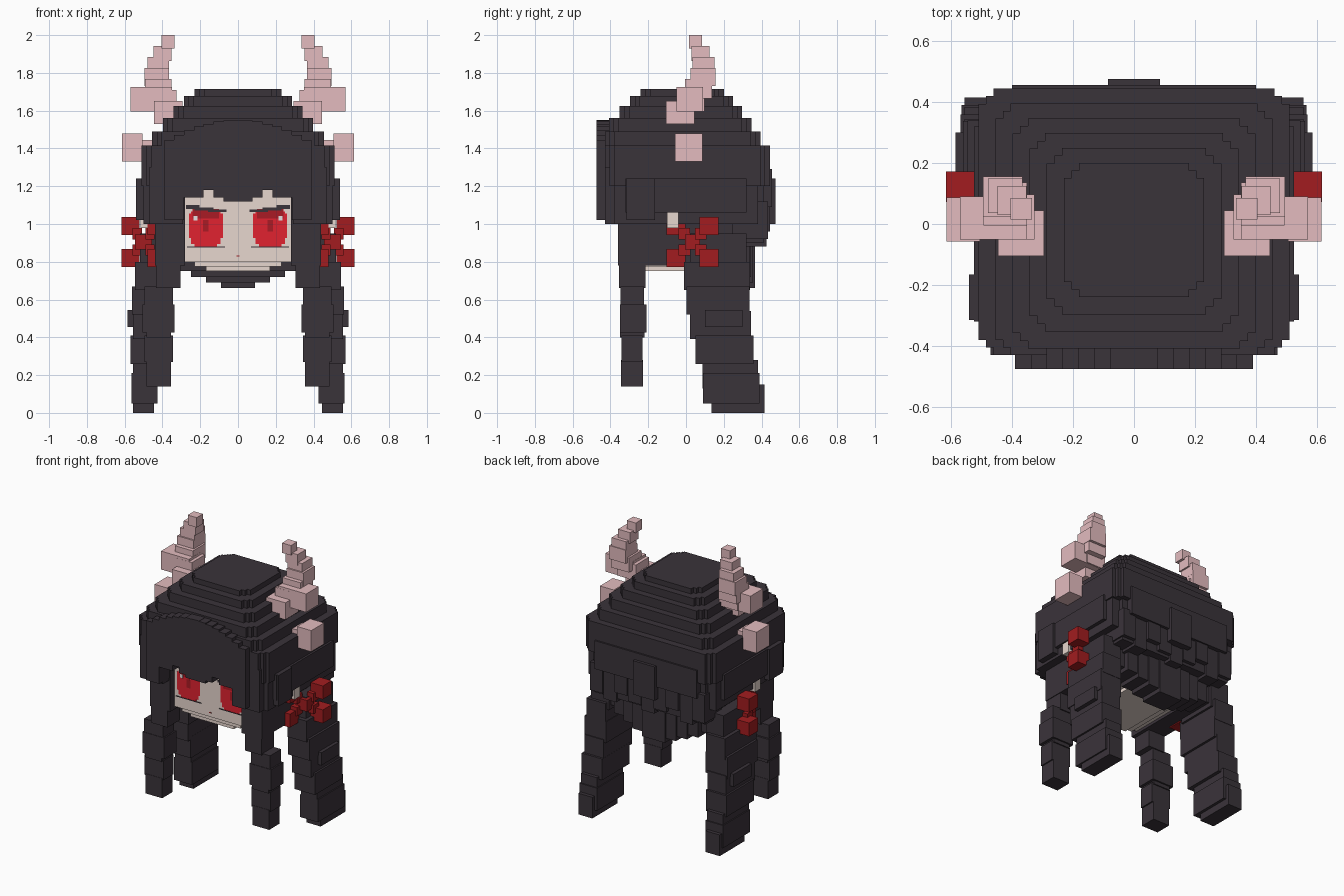
import bpy
import bmesh
from math import sin, pi
from mathutils import Matrix, Vector

default = bpy.data.objects.get("Cube")
if default:
    bpy.data.objects.remove(default, do_unlink=True)


def material(name, red, green, blue):
    mat = bpy.data.materials.new(name)
    mat.use_nodes = True
    color = (red, green, blue, 1)
    mat.diffuse_color = color
    mat.node_tree.nodes["Principled BSDF"].inputs["Base Color"].default_value = color
    return mat


hair = material("dark hair", .042, .033, .042)
skin = material("pale skin", .8, .68, .62)
horn = material("pink horn", .77, .5, .52)
ribbon = material("deep red ribbon", .36, .012, .014)
iris = material("bright red iris", .75, .016, .03)
shade = material("dark red iris", .4, .011, .018)
white = material("eye highlight", .95, .9, .9)


def finish(name, mat, bm):
    bmesh.ops.recalc_face_normals(bm, faces=bm.faces)
    mesh = bpy.data.meshes.new(name)
    bm.to_mesh(mesh)
    bm.free()
    mesh.materials.append(mat)
    obj = bpy.data.objects.new(name, mesh)
    bpy.context.collection.objects.link(obj)


def box(center, size):
    return Vector(center), Vector(size)


def part(name, mat, boxes, side=1):
    """One object made of boxes, optionally on the mirrored side."""
    bm = bmesh.new()
    for center, size in boxes:
        place = Matrix.Translation((center.x * side, center.y, center.z))
        scale = Matrix.Diagonal((*size, 1))
        bmesh.ops.create_cube(bm, size=1, matrix=place @ scale)
    finish(name, mat, bm)


def pair(name, mat, boxes):
    part("left_" + name, mat, boxes, side=1)
    part("right_" + name, mat, boxes, side=-1)


def slab(name, half, front, back, bottom, top, step):
    """Slab of hair whose corners are cut in two square steps."""
    middle, depth = (front + back) / 2, (back - front) / 2
    corner = [(half, depth - 2 * step), (half - step, depth - 2 * step),
              (half - step, depth - step), (half - 2 * step, depth - step),
              (half - 2 * step, depth)]
    outline = corner + [(-x, y) for x, y in reversed(corner)]
    outline += [(-x, -y) for x, y in outline]
    bm = bmesh.new()
    face = bm.faces.new([bm.verts.new((x, y + middle, bottom)) for x, y in outline])
    grown = bmesh.ops.extrude_face_region(bm, geom=[face])["geom"]
    lifted = [vert for vert in grown if isinstance(vert, bmesh.types.BMVert)]
    bmesh.ops.translate(bm, verts=lifted, vec=(0, 0, top - bottom))
    finish(name, hair, bm)


# Stepped crown of hair: layers widen and drop from the top down
layers = 6
for index in range(layers):
    t = index / (layers - 1)
    half = .23 + .28 * t
    top = 1.715 - .3 * t ** 1.3
    bottom = 1.2 if index == layers - 1 else top - .12
    slab(f"crown_layer_{index + 1}", half, front=-min(half + .01, .43), back=half * .87,
         bottom=bottom, top=top, step=.025)

# Head, narrowing in tiers towards the chin
part("head", skin, [box(center=(0, -.06, 1 - .0125 * tier),
                        size=(.58 - .12 * tier, .5 - .02 * tier, .4 + .025 * tier))
                    for tier in range(3)])
pair("ear", skin, [box(center=(.46, -.07, 1.025), size=(.11, .06, .09))])

# Fringe: strands under an arch, ragged in the middle and long at the temples
fringe = []
strands = 15
width = .78 / strands
for index in range(strands):
    x = (index - strands // 2) * width
    top = 1.55 - .8 * x * x
    if abs(x) > .28:
        bottom = 1.02
    elif .14 < abs(x) < .18:
        bottom = 1.18
    else:
        bottom = 1.12 + .02 * (abs(x) > .08)
    fringe.append(box(center=(x, -.4, (top + bottom) / 2),
                      size=(width, .15, top - bottom)))
part("fringe", hair, fringe)

# Hair over the sides of the head
pair("side_hair", hair, [box(center=(.36, -.03, 1), size=(.16, .66, .44)),
                         box(center=(.4, 0, 1.1), size=(.2, .76, .2)),
                         box(center=(.45, 0, 1.15), size=(.15, .64, .18))])
pair("side_tuft", hair, [box(center=(.47, -.24, 1.13), size=(.14, .15, .22))])
pair("temple_hair", hair, [box(center=(.38, -.37, 1.15), size=(.18, .12, .3))])

# Hair over the back of the head, with ragged strands and a tapering nape
part("back_hair", hair, [box(center=(0, .3, 1.06), size=(.88, .22, .32)),
                         box(center=(0, .38, 1.19), size=(.8, .15, .2)),
                         box(center=(0, .4, 1.12), size=(.17, .15, .24))])
back_strands = []
for index in range(-4, 5):
    ragged = abs(index) % 3
    length = .24 - .04 * ragged
    back_strands.append(box(center=(index / 10, .34, 1.12 - length / 2),
                            size=(.1, .17 + .02 * ragged, length)))
part("back_strands", hair, back_strands)
nape = []
for tier in range(4):
    length = .2 + .03 * tier
    nape.append(box(center=(0, .25 + .01 * tier, .95 - length / 2),
                    size=(.66 - .16 * tier, .17, length)))
part("nape_hair", hair, nape)

# Long front locks and pigtails, each a chain of overlapping blocks
front_lock, pigtail = [], []
links = 6
for index in range(links):
    t = index / (links - 1)
    wobble = .02 * (index % 2)
    z = .73 - .13 * index
    if index < links - 1:
        front_lock.append(box(center=(.37 + .05 * min(index, 1), -.285, z),
                              size=(.13 + wobble, .14 - .03 * t - wobble / 2, .14)))
    pigtail.append(box(center=(.47 + .03 * t, .165 + .11 * t * t, z - .005),
                       size=(.15 + wobble - .06 * t ** 4, .35 - .07 * t, .15)))
front_lock.append(box(center=(.42, -.28, .5), size=(.17, .14, .15)))
pigtail.append(box(center=(.5, .2, .5), size=(.17, .2, .09)))
pigtail.append(box(center=(.495, .24, .13), size=(.14, .3, .16)))
pigtail.append(box(center=(.45, .17, .85), size=(.14, .3, .2)))
pair("front_lock", hair, front_lock)
pair("pigtail", hair, pigtail)

# Horns: a curving stack of shrinking blocks, with a branch and a stub
stack = []
blocks = 7
for index in range(blocks):
    t = index / (blocks - 1)
    bow_out = sin(pi * t)
    height = .12 - .05 * t
    width = .15 - .08 * t * t
    stack.append(box(center=(.37 + .06 * bow_out, -.03 + .08 * t + .08 * bow_out,
                             1.53 + .4 * t + height / 2),
                     size=(width, width, height)))
pair("horn", horn, stack)
pair("horn_branch", horn, [box(center=(.46, .02, 1.66), size=(.22, .14, .13))])
pair("horn_stub", horn, [box(center=(.5, .015, 1.39), size=(.1, .11, .11)),
                         box(center=(.56, .015, 1.405), size=(.11, .145, .15))])

# Ribbon bows: a knot with four crossed loops
knot = Vector((.5, .035, .905))
bow = [box(center=knot, size=(.09, .08, .08))]
for across in (-1, 1):
    for upward in (-1, 1):
        reach = Vector((.068 * across, .087 * across, .085 * upward))
        bow.append(box(center=knot + reach, size=(.095, .1, .095)))
        bow.append(box(center=knot + reach / 2, size=(.05, .06, .06)))
pair("bow", ribbon, bow)


def plate(name, mat, x, z, width, height, layer):
    """Thin painted plate on both halves of the face."""
    thick = .001 + .002 * layer
    pair(name, mat, [box(center=(x, -.31, z), size=(width, thick, height))])


# Painted eyes, lashes and brows
plate("iris", iris, x=.17, z=.99, width=.18, height=.13, layer=1)
plate("iris_rim", iris, x=.17, z=.98, width=.155, height=.17, layer=1)
plate("iris_middle", iris, x=.17, z=.98, width=.12, height=.2, layer=1)
plate("iris_shade", shade, x=.17, z=1.055, width=.14, height=.05, layer=2)
plate("pupil", shade, x=.17, z=.99, width=.03, height=.06, layer=2)
plate("eye_highlight", white, x=.225, z=1.03, width=.02, height=.025, layer=3)
plate("inner_lash", hair, x=.11, z=1.07, width=.1, height=.015, layer=4)
plate("middle_lash", hair, x=.18, z=1.08, width=.1, height=.015, layer=4)
plate("outer_lash", hair, x=.24, z=1.09, width=.07, height=.02, layer=4)
plate("lower_lash", hair, x=.17, z=.878, width=.2, height=.005, layer=4)
part("mouth", ribbon, [box(center=(0, -.31, .83), size=(.016, .004, .006))])
